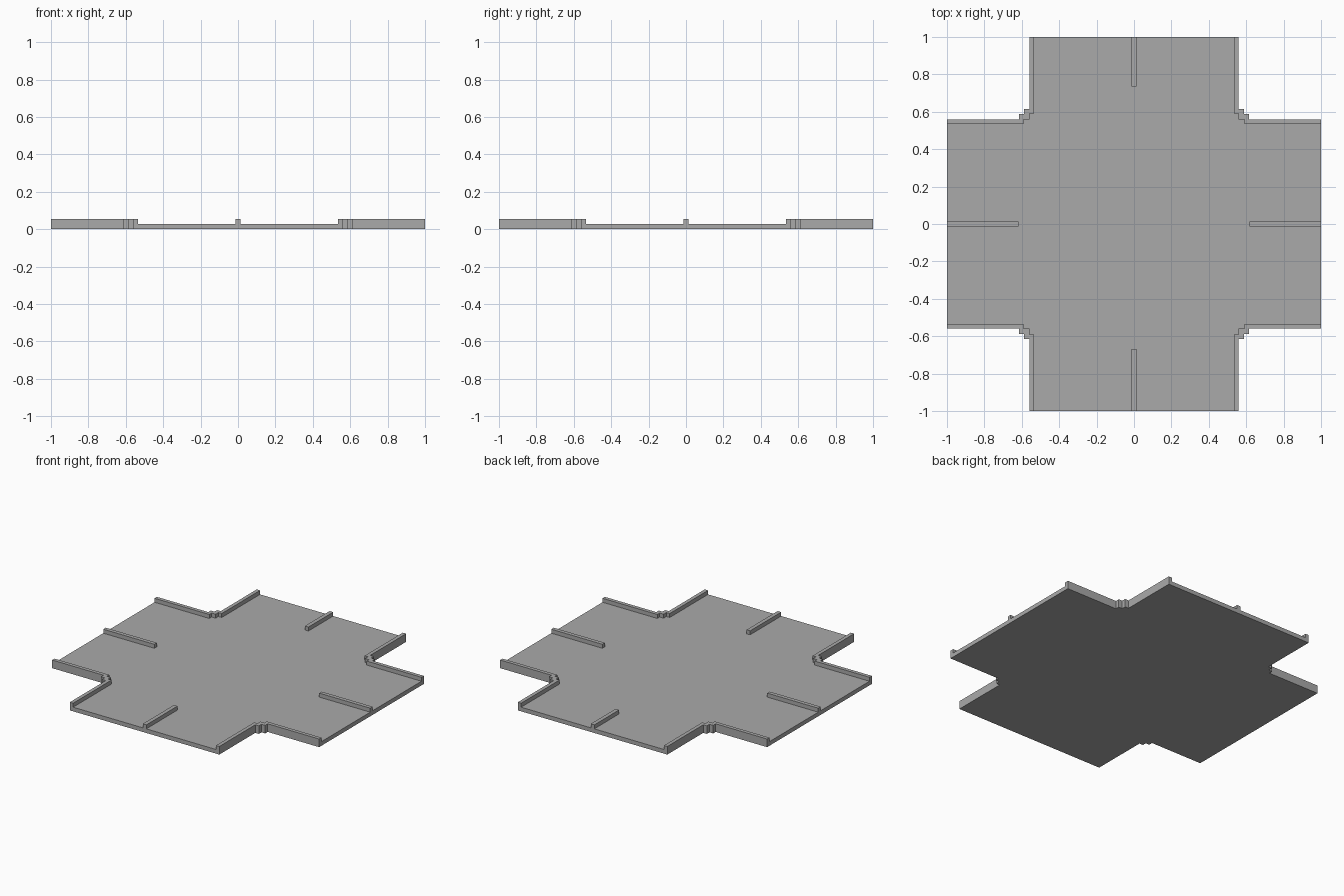
import bpy
import bmesh

cube = bpy.data.objects.get("Cube")
if cube:
    bpy.data.objects.remove(cube)

BASE_TOP, CURB_TOP = 0.028, 0.055
HALF = 0.0133

grey = bpy.data.materials.new("plain grey")
grey.use_nodes = True
colour = (0.4, 0.4, 0.4, 1)
grey.diffuse_color = colour
grey.node_tree.nodes["Principled BSDF"].inputs["Base Color"].default_value = colour


def prism(name, outline, bottom, top):
    """Extrude a flat outline straight up into a solid."""
    bm = bmesh.new()
    face = bm.faces.new([bm.verts.new((x, y, bottom)) for x, y in outline])
    extruded = bmesh.ops.extrude_face_region(bm, geom=[face])["geom"]
    verts = [v for v in extruded if isinstance(v, bmesh.types.BMVert)]
    bmesh.ops.translate(bm, verts=verts, vec=(0, 0, top - bottom))
    bmesh.ops.recalc_face_normals(bm, faces=bm.faces)
    mesh = bpy.data.meshes.new(name)
    bm.to_mesh(mesh)
    bm.free()
    mesh.materials.append(grey)
    obj = bpy.data.objects.new(name, mesh)
    bpy.context.collection.objects.link(obj)
    return obj


# Stepped corner edges, running from the back arm to the left arm
outer = [(0.56, 1), (0.56, 0.615), (0.587, 0.615), (0.587, 0.587),
         (0.615, 0.587), (0.615, 0.56), (1, 0.56)]
inner = [(0.535, 1), (0.535, 0.59), (0.56, 0.59), (0.56, 0.56),
         (0.59, 0.56), (0.59, 0.535), (1, 0.535)]

# Crossroads slab: the outer edge repeated in all four quadrants
slab = []
for sx, sy, step in ((1, 1, 1), (1, -1, -1), (-1, -1, 1), (-1, 1, -1)):
    slab += [(sx * x, sy * y) for x, y in outer[::step]]
prism("road_slab", slab, 0, BASE_TOP)

# Raised curbs round the four corners
for sx, side in ((1, "left"), (-1, "right")):
    for sy, end in ((1, "back"), (-1, "front")):
        strip = [(sx * x, sy * y) for x, y in outer + inner[::-1]]
        prism(f"curb_{end}_{side}", strip, BASE_TOP, CURB_TOP)

# Lane dividers on the four arms
dividers = {"back": (-HALF, HALF, 0.735, 1), "front": (-HALF, HALF, -1, -0.667),
            "left": (0.618, 1, -HALF, HALF), "right": (-1, -0.618, -HALF, HALF)}
for side, (x0, x1, y0, y1) in dividers.items():
    prism(f"divider_{side}", [(x0, y0), (x1, y0), (x1, y1), (x0, y1)], BASE_TOP, CURB_TOP)
